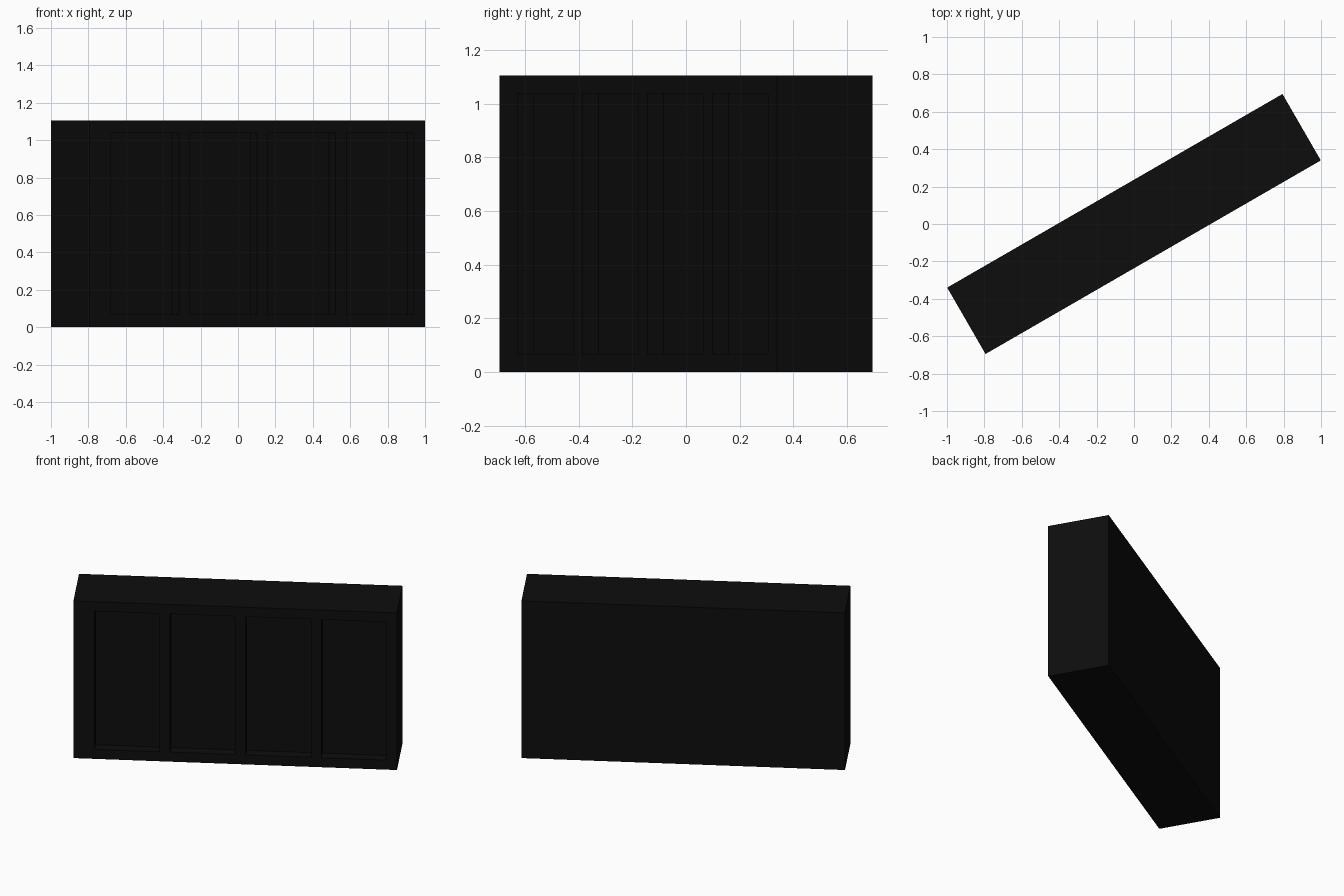
import bpy
import bmesh
from math import radians
from mathutils import Matrix, Vector

cube = bpy.data.objects.get("Cube")
if cube:
    bpy.data.objects.remove(cube, do_unlink=True)

LENGTH, DEPTH, HEIGHT = 2.07, 0.41, 1.105
RAIL = 0.067          # frame width; the left stile is twice as wide
COUNT, RECESS = 4, 0.07
PANEL = (LENGTH - RAIL * (COUNT + 2)) / COUNT

# Near-black finish
black = bpy.data.materials.new("matte black")
black.use_nodes = True
colour = (0.004, 0.004, 0.004, 1)
black.diffuse_color = colour
black.node_tree.nodes["Principled BSDF"].inputs["Base Color"].default_value = colour

# Solid cabinet block
bm = bmesh.new()
bmesh.ops.create_cube(bm, size=1, matrix=Matrix.Translation((0, 0, HEIGHT / 2))
                      @ Matrix.Diagonal((LENGTH, DEPTH, HEIGHT, 1)))

# Cut lines around each panel
spans = []
for i in range(COUNT):
    start = -LENGTH / 2 + 2 * RAIL + i * (PANEL + RAIL)
    spans.append((start, start + PANEL))
cuts = [(Vector((x, 0, 0)), Vector((1, 0, 0))) for span in spans for x in span]
cuts += [(Vector((0, 0, z)), Vector((0, 0, 1))) for z in (RAIL, HEIGHT - RAIL)]
for point, normal in cuts:
    bmesh.ops.bisect_plane(bm, geom=bm.verts[:] + bm.edges[:] + bm.faces[:],
                           plane_co=point, plane_no=normal)

# Sink the front panels into the frame
bm.normal_update()
panels = []
for face in bm.faces:
    c = face.calc_center_median()
    if (face.normal.y < -0.9 and RAIL < c.z < HEIGHT - RAIL
            and any(a < c.x < b for a, b in spans)):
        panels.append(face)
bmesh.ops.inset_individual(bm, faces=panels, thickness=0, depth=-RECESS)
bm.normal_update()

mesh = bpy.data.meshes.new("panelled_cabinet")
bm.to_mesh(mesh)
bm.free()
mesh.materials.append(black)

# Stand the cabinet at an angle
cabinet = bpy.data.objects.new("panelled_cabinet", mesh)
cabinet.rotation_euler.z = radians(30)
bpy.context.collection.objects.link(cabinet)
